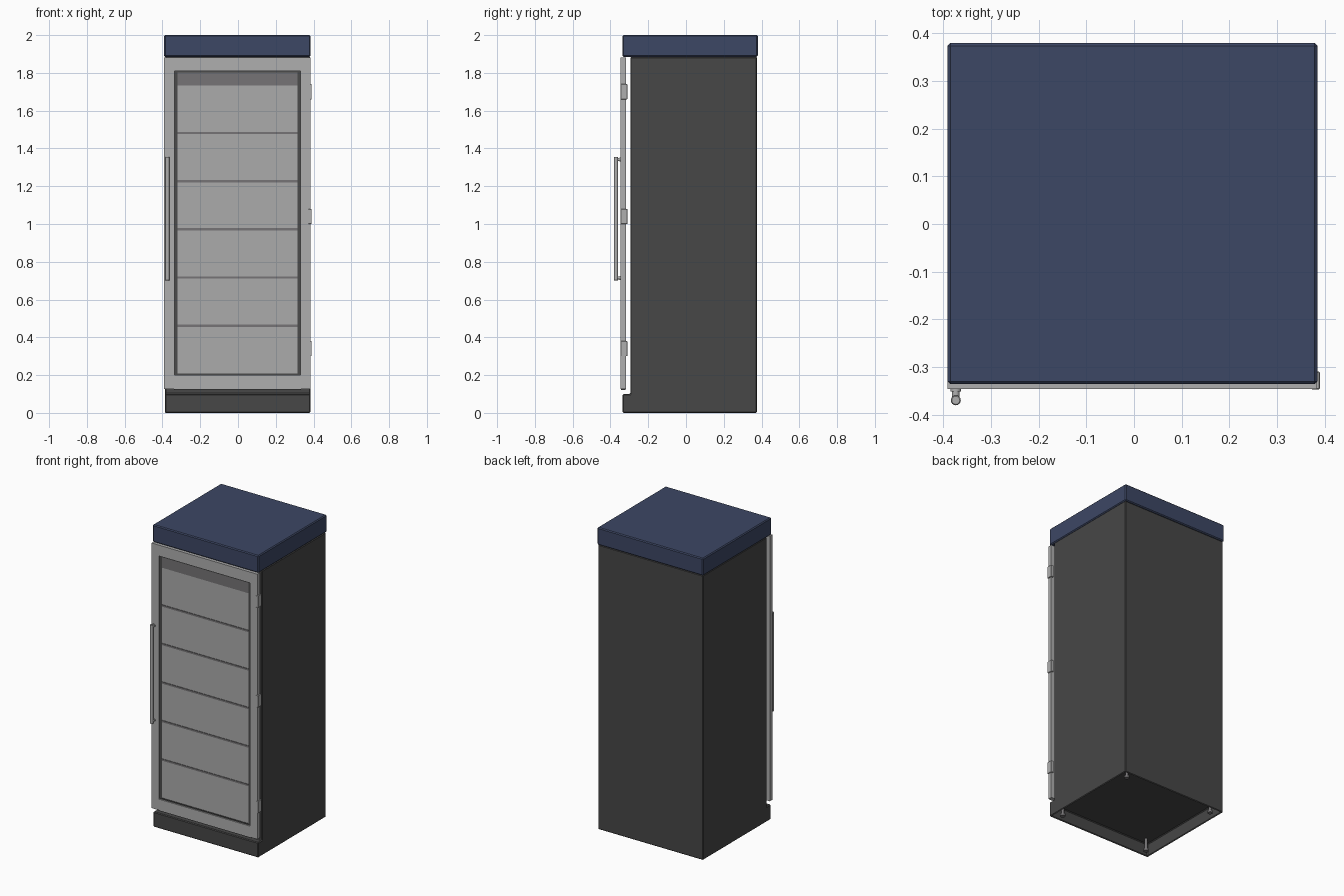
import bpy
import bmesh
from mathutils import Matrix

if "Cube" in bpy.data.objects:
    bpy.data.objects.remove(bpy.data.objects["Cube"], do_unlink=True)


def material(name, r, g, b):
    mat = bpy.data.materials.new(name)
    mat.use_nodes = True
    mat.diffuse_color = (r, g, b, 1)
    mat.node_tree.nodes["Principled BSDF"].inputs["Base Color"].default_value = (r, g, b, 1)
    return mat


NAVY = material("navy top", 0.046, 0.063, 0.128)
CHARCOAL = material("charcoal cabinet", 0.063, 0.063, 0.063)
STEEL = material("light steel", 0.43, 0.43, 0.43)
GLASS = material("grey glass", 0.41, 0.41, 0.41)
MID = material("mid grey", 0.18, 0.175, 0.18)
SEAL = material("dark seal", 0.07, 0.07, 0.07)


def finish(name, bm, mat, bevel=0):
    bmesh.ops.recalc_face_normals(bm, faces=bm.faces)
    mesh = bpy.data.meshes.new(name)
    bm.to_mesh(mesh)
    bm.free()
    mesh.materials.append(mat)
    obj = bpy.data.objects.new(name, mesh)
    bpy.context.collection.objects.link(obj)
    if bevel:
        mod = obj.modifiers.new("Bevel", "BEVEL")
        mod.width = bevel
        mod.segments = 1
        mod.limit_method = "ANGLE"
    return obj


def box(name, x, y, z, mat, bevel=0):
    """Box from (min, max) pairs on each axis."""
    bm = bmesh.new()
    bmesh.ops.create_cube(bm, size=1)
    for v in bm.verts:
        for i, (lo, hi) in enumerate((x, y, z)):
            v.co[i] = hi if v.co[i] > 0 else lo
    return finish(name, bm, mat, bevel)


def rod(name, x, y, z, radius, length, mat, axis="Z", bevel=0):
    """Cylinder centred at a point, along Z or Y."""
    bm = bmesh.new()
    turn = Matrix.Rotation(1.5707963, 4, "X") if axis == "Y" else Matrix()
    bmesh.ops.create_cone(bm, cap_ends=True, segments=16, radius1=radius, radius2=radius,
                          depth=length, matrix=Matrix.Translation((x, y, z)) @ turn)
    obj = finish(name, bm, mat, bevel)
    bpy.ops.object.select_all(action="DESELECT")
    obj.select_set(True)
    bpy.context.view_layer.objects.active = obj
    bpy.ops.object.shade_smooth_by_angle()
    return obj


# Cabinet: stepped side profile swept across the width, hollow plinth underneath
bm = bmesh.new()
profile = [(-0.335, 0), (0.375, 0), (0.375, 1.885), (-0.295, 1.885), (-0.295, 0.1), (-0.335, 0.1)]
side = bm.faces.new([bm.verts.new((-0.387, y, z)) for y, z in profile])
swept = bmesh.ops.extrude_face_region(bm, geom=[side])["geom"]
bmesh.ops.translate(bm, vec=(0.77, 0, 0), verts=[g for g in swept if isinstance(g, bmesh.types.BMVert)])
bmesh.ops.recalc_face_normals(bm, faces=bm.faces)
bottom = [f for f in bm.faces if f.normal.z < -0.9 and f.calc_center_median().z < 0.01]
bmesh.ops.inset_region(bm, faces=bottom, thickness=0.014)
raised = bmesh.ops.extrude_face_region(bm, geom=bottom)["geom"]
bmesh.ops.translate(bm, vec=(0, 0, 0.085), verts=[g for g in raised if isinstance(g, bmesh.types.BMVert)])
bmesh.ops.delete(bm, geom=[f for f in bottom if f.is_valid], context="FACES")
finish("cabinet", bm, CHARCOAL, 0.005)

# Top cap
box("top_cap", (-0.391, 0.385), (-0.336, 0.38), (1.885, 2.0), NAVY, 0.006)

# Levelling feet
for fx in (-0.33, 0.325):
    for fy in (-0.28, 0.32):
        rod("foot_stem", fx, fy, 0.05, 0.009, 0.08, MID)
        rod("foot_pad", fx, fy, 0.007, 0.016, 0.014, MID)

# Door frame
DOOR_Y = (-0.346, -0.318)
for name, x in (("door_stile_right", (-0.391, -0.337)), ("door_stile_left", (0.331, 0.384))):
    box(name, x, DOOR_Y, (0.127, 1.882), STEEL)
for name, z in (("door_rail_bottom", (0.127, 0.2)), ("door_rail_top", (1.81, 1.882))):
    box(name, (-0.337, 0.331), DOOR_Y, z, STEEL)
box("door_bottom_trim", (-0.34, 0.334), (-0.343, -0.32), (0.122, 0.127), SEAL)

# Glass and dark seals around it
box("door_glass", (-0.337, 0.331), (-0.334, -0.32), (0.2, 1.81), GLASS)
for name, x in (("seal_right", (-0.337, -0.321)), ("seal_left", (0.315, 0.331))):
    box(name, x, (-0.338, -0.33), (0.2, 1.81), SEAL)
for name, z in (("seal_bottom", (0.2, 0.208)), ("seal_top", (1.803, 1.81))):
    box(name, (-0.321, 0.315), (-0.338, -0.33), z, SEAL)

# Vent panel and shelf edges
box("vent_panel", (-0.321, 0.315), (-0.336, -0.33), (1.733, 1.803), MID)
for i in range(5):
    z = 0.462 + i * 0.255
    box("shelf_edge", (-0.321, 0.315), (-0.3375, -0.33), (z - 0.006, z + 0.006), MID)

# Hinges on the left edge
for z in (0.34, 1.04, 1.7):
    box("hinge", (0.372, 0.39), (-0.347, -0.31), (z - 0.04, z + 0.04), STEEL, 0.002)

# Handle with stand-off posts
rod("handle_bar", -0.374, -0.37, 1.028, 0.0105, 0.655, STEEL, bevel=0.002)
for z in (0.715, 1.341):
    rod("handle_post", -0.374, -0.355, z, 0.008, 0.03, STEEL, axis="Y")
    rod("handle_collar", -0.374, -0.348, z, 0.011, 0.008, STEEL, axis="Y")
